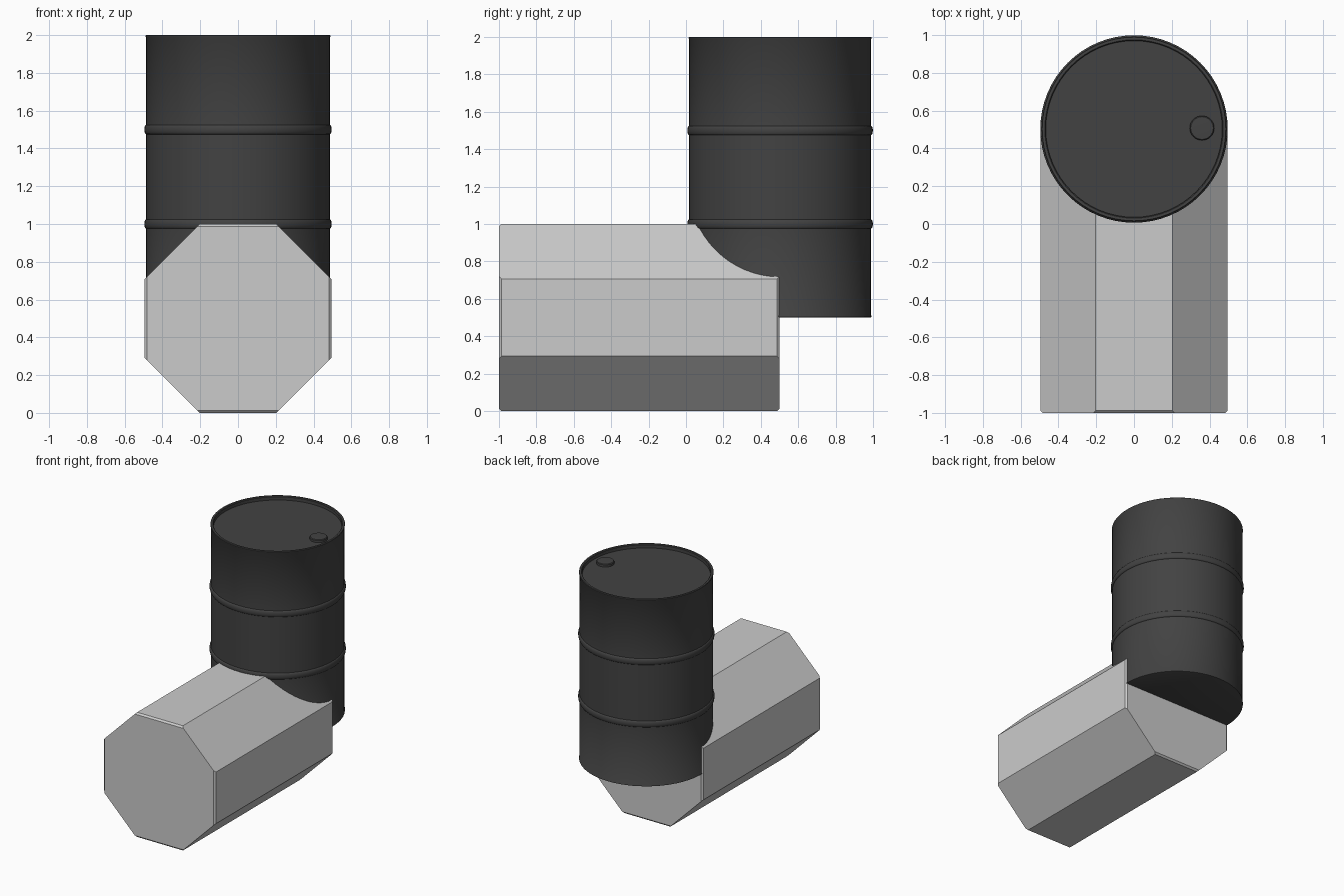
import bpy, bmesh, math

if "Cube" in bpy.data.objects:
    bpy.data.objects.remove(bpy.data.objects["Cube"])

dark = bpy.data.materials.new("dark_metal")
dark.diffuse_color = (0.055, 0.055, 0.055, 1)
dark.use_nodes = True
dark.node_tree.nodes["Principled BSDF"].inputs["Base Color"].default_value = dark.diffuse_color


def finish(bm, name):
    bmesh.ops.recalc_face_normals(bm, faces=bm.faces)
    mesh = bpy.data.meshes.new(name)
    bm.to_mesh(mesh)
    bm.free()
    obj = bpy.data.objects.new(name, mesh)
    bpy.context.collection.objects.link(obj)
    return obj


def lathe(name, profile, location, steps):
    """Revolve a radius/height profile around z."""
    bm = bmesh.new()
    verts = [bm.verts.new((r, 0, z)) for r, z in profile]
    edges = [bm.edges.new(pair) for pair in zip(verts, verts[1:])]
    bmesh.ops.spin(bm, geom=verts + edges, cent=(0, 0, 0), axis=(0, 0, 1),
                   angle=math.tau, steps=steps, use_duplicate=False)
    bmesh.ops.remove_doubles(bm, verts=bm.verts, dist=1e-5)
    obj = finish(bm, name)
    obj.location = location
    obj.data.materials.append(dark)
    bpy.ops.object.select_all(action='DESELECT')
    obj.select_set(True)
    bpy.context.view_layer.objects.active = obj
    bpy.ops.object.shade_smooth_by_angle(angle=math.radians(40))
    return obj


# Eight-sided block: end chamfers only on the upright and level faces
W, H, A, C = 0.496, 0.5, 0.203, 0.013
bm = bmesh.new()
for y, inward in ((-1.0, C), (0.5, -C)):
    for sx in (-1, 1):
        for sz in (-1, 1):
            for x, z, dx, dz in ((A, H, C, -C), (W, H - (W - A), -C, C)):
                bm.verts.new((sx * x, y + inward, H + sz * z))
                bm.verts.new((sx * (x + dx), y, H + sz * (z + dz)))
bmesh.ops.convex_hull(bm, input=bm.verts)
bmesh.ops.dissolve_limit(bm, angle_limit=0.02, verts=bm.verts, edges=bm.edges)
finish(bm, "octagonal_block")

# Barrel: closed base, two rounded hoops, raised rim and recessed lid
R, CY = 0.486, 0.503
profile = [(0, 0.5), (R - 0.003, 0.5), (R + 0.003, 0.503), (R + 0.003, 0.508), (R, 0.512)]
for hoop in (1.0, 1.5):
    for i in range(9):
        t = math.pi * (i / 8 - 0.5)
        profile.append((R + 0.010 * math.cos(t), hoop + 0.025 * math.sin(t)))
profile += [(R, 1.988), (R + 0.003, 1.992), (R + 0.003, 1.997), (R, 2.0),
            (0.472, 2.0), (0.467, 1.995), (0.467, 1.97), (0, 1.97)]
lathe("barrel", profile, (0, CY, 0), 64)

# Filler cap on the lid
lathe("filler_cap", [(0, 0), (0.065, 0), (0.065, 0.018), (0.060, 0.023), (0, 0.026)],
      (0.36, 0.508, 1.969), 32)
